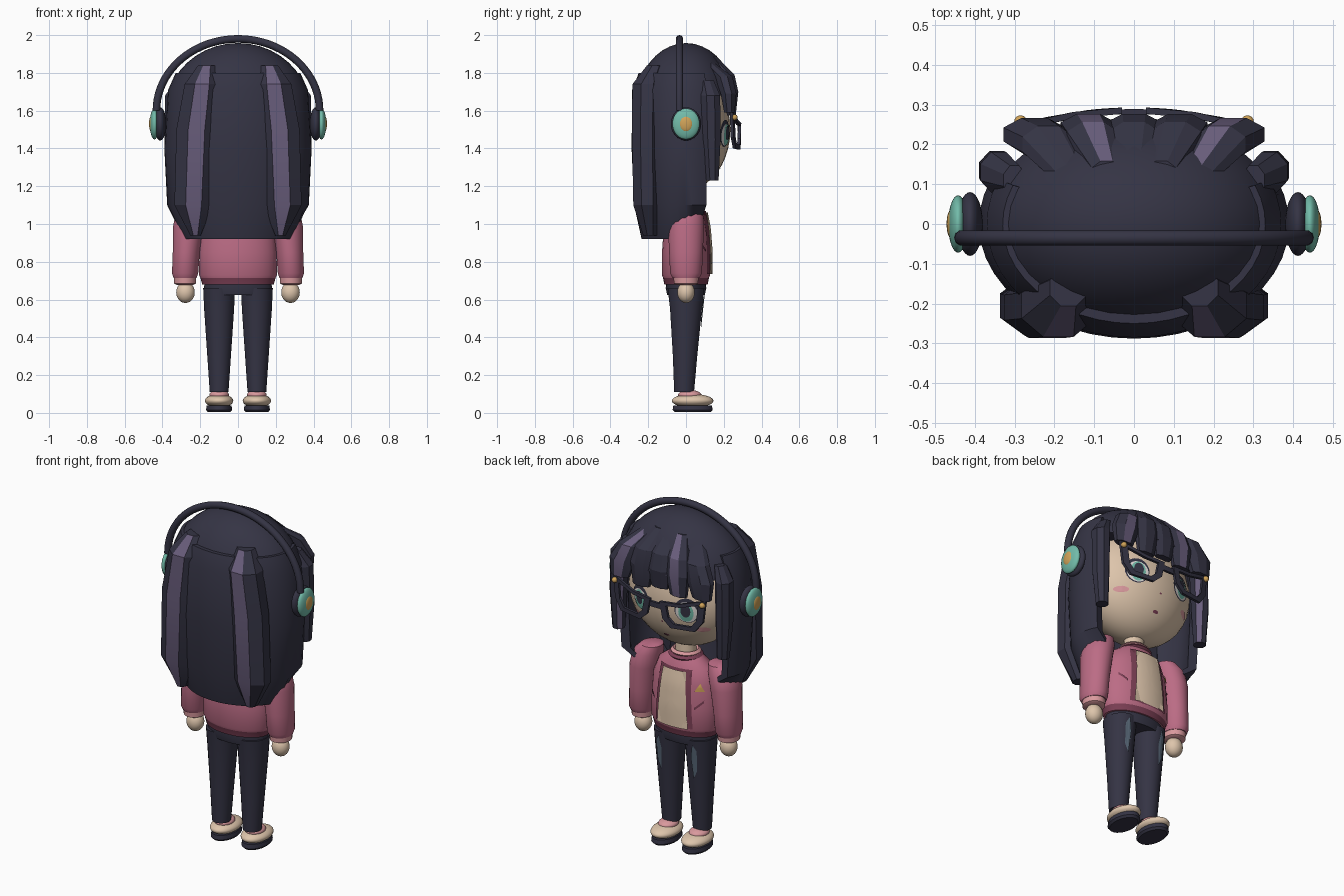
import bpy, bmesh
from math import sin, cos, pi, radians
from mathutils import Vector
from mathutils.bvhtree import BVHTree

if "Cube" in bpy.data.objects:
    bpy.data.objects.remove(bpy.data.objects["Cube"])


def material(name, r, g, b):
    m = bpy.data.materials.new(name)
    m.use_nodes = True
    m.diffuse_color = (r, g, b, 1)
    m.node_tree.nodes["Principled BSDF"].inputs["Base Color"].default_value = (r, g, b, 1)
    return m


NAVY = material("dark navy", .035, .034, .058)
PURPLE = material("muted purple", .14, .11, .2)
ROSE = material("rose", .5, .15, .235)
WINE = material("dark rose", .2, .05, .09)
PINK = material("light pink", .7, .32, .34)
SKIN = material("cream skin", .73, .56, .41)
TEAL = material("teal", .17, .5, .4)
GOLD = material("gold", .64, .37, .1)
DENIM = material("faded denim", .1, .14, .19)
WHITE = material("eye white", .75, .72, .7)


def finish(name, bm, mats, angle=35):
    bmesh.ops.recalc_face_normals(bm, faces=bm.faces)
    me = bpy.data.meshes.new(name)
    bm.to_mesh(me)
    bm.free()
    for m in mats:
        me.materials.append(m)
    me.shade_smooth()
    me.set_sharp_from_angle(angle=radians(angle))
    ob = bpy.data.objects.new(name, me)
    bpy.context.collection.objects.link(ob)
    return ob


def loft(name, rings, *mats, stripe=None, wrap=False, rule=None, angle=35):
    """Skin a list of equal rings; stripe = side index given the second colour."""
    bm = bmesh.new()
    rows = [[bm.verts.new(p) for p in r] for r in rings]
    n = len(rows[0])
    pairs = list(zip(rows, rows[1:])) + ([(rows[-1], rows[0])] if wrap else [])
    for a, b in pairs:
        for i in range(n):
            j = (i + 1) % n
            f = bm.faces.new((a[i], a[j], b[j], b[i]))
            if i == stripe or (rule and rule(f.calc_center_median())):
                f.material_index = 1
    if not wrap:
        bm.faces.new(rows[0])
        bm.faces.new(rows[-1])
    return finish(name, bm, mats, angle)


def ring(x, y, z, rx, ry, n=24, s=1):
    return [(s * (x + rx * cos(2 * pi * (i + .5) / n)), y + ry * sin(2 * pi * (i + .5) / n), z)
            for i in range(n)]


def tube(name, rows, *mats, n=24, s=1, **kw):
    return loft(name, [ring(*r, n=n, s=s) for r in rows], *mats, **kw)


def ball(name, c, r, mat, floor=None):
    bm = bmesh.new()
    bmesh.ops.create_uvsphere(bm, u_segments=32, v_segments=20, radius=1)
    for v in bm.verts:
        v.co = Vector(c) + Vector([a * b for a, b in zip(v.co, r)])
    if floor:
        cut = bmesh.ops.bisect_plane(bm, geom=bm.verts[:] + bm.edges[:] + bm.faces[:],
                                     plane_co=(0, 0, floor), plane_no=(0, 0, -1), clear_outer=True)
        bmesh.ops.edgeloop_fill(bm, edges=[e for e in cut["geom_cut"] if isinstance(e, bmesh.types.BMEdge)])
    return finish(name, bm, [mat], 40)


def decal(name, outline, target, mat, off=.004):
    """Thin patch of an x-z outline laid on the face side of a target."""
    me = target.data
    tree = BVHTree.FromPolygons([v.co for v in me.vertices], [p.vertices[:] for p in me.polygons])
    pts = [Vector(p) for p in outline]
    if len(pts) < 9:
        pts = [a.lerp(b, k / 6) for a, b in zip(pts, pts[1:] + pts[:1]) for k in range(6)]
    mid = sum(pts, Vector((0, 0))) / len(pts)
    rings = []
    for k in (1, .8, .6, .4, .2, .02):
        row = []
        for p in pts:
            q = mid.lerp(p, k)
            hit = tree.ray_cast(Vector((q.x, 2, q.y)), Vector((0, -1, 0)))[0]
            row.append((q.x, (hit.y if hit else 0) + off, q.y))
        rings.append(row)
    ob = loft(name, rings, mat, angle=60)
    return ob


def oval(x, z, rx, rz, n=20):
    return [(x + rx * cos(2 * pi * i / n), z + rz * sin(2 * pi * i / n)) for i in range(n)]


# Head, neck and hair cap
head = ball("head", (0, 0, 1.5), (.335, .235, .32), SKIN)
tube("neck", [(0, 0, 1.06, .06, .055), (0, 0, 1.22, .055, .05)], SKIN)
ball("hair_cap", (0, 0, 1.6), (.382, .275, .358), NAVY, floor=1.68)

# Long back hair: an open C-shaped wall
wall = []
for z, rx, ry in ((1.8, .33, .25), (1.71, .37, .285), (1.4, .39, .288), (1.1, .375, .275), (.92, .3, .235)):
    arc = [radians(157 + 226 * i / 28) for i in range(29)]
    outer = [(rx * cos(a), ry * sin(a)) for a in arc]
    inner = [(x * .86, y * .86) for x, y in reversed(outer)]
    lift = .13 if z < 1 else 0
    wall.append([(x, y, z + lift * max(0, min(1, (y + .06) / .14))) for x, y in outer + inner])
loft("back_hair", wall, NAVY, angle=30)

# Back locks with a purple strand, and locks in front of the ears
for side, s in (("left", 1), ("right", -1)):
    tube(side + "_back_lock", [(.165, -.16, 1.84, .05, .05), (.19, -.205, 1.74, .1, .085),
                               (.22, -.21, 1.5, .115, .083), (.235, -.205, 1.1, .11, .08),
                               (.225, -.19, .94, .03, .04)],
         NAVY, PURPLE, n=8, s=s, stripe=5, angle=20)
    tube(side + "_ear_lock", [(.3, .11, 1.76, .03, .04), (.34, .13, 1.68, .05, .055),
                              (.345, .135, 1.45, .048, .052), (.34, .14, 1.23, .035, .035)],
         NAVY, PURPLE, n=8, s=s, stripe=2, angle=20)
    # Outer fringe lock
    tube(side + "_outer_fringe", [(.14, .1, 1.87, .04, .03), (.215, .2, 1.78, .07, .05),
                                  (.25, .225, 1.69, .085, .045), (.265, .23, 1.59, .06, .03)],
         NAVY, PURPLE, n=8, s=s, stripe=1 if s > 0 else None, angle=20)

# Middle fringe locks
for i, x in enumerate((-.115, 0, .115)):
    tube("middle_fringe_%d" % (i + 1), [(x * .6, .13, 1.89, .04, .03), (x * .9, .215, 1.79, .07, .045),
                                        (x, .24, 1.7, .075, .04), (x * 1.05, .24, 1.575 + .02 * (i % 2), .055, .025)],
         NAVY, PURPLE, n=8, stripe=1 if i == 0 else None, angle=20)

# Headphones
band = []
for k in range(41):
    a = pi * k / 40
    d = Vector((cos(a), 0, sin(a)))
    c = Vector((.432 * d.x, -.035, 1.6 + .38 * d.z))
    band.append([c + .02 * (cos(t) * d + sin(t) * Vector((0, 1, 0))) for t in [pi * j / 5 for j in range(10)]])
loft("headband", band, NAVY, angle=50)
for side, s in (("left", 1), ("right", -1)):
    ball(side + "_ear_pad", (.412 * s, 0, 1.53), (.032, .08, .088), NAVY)
    ball(side + "_ear_cup", (.442 * s, 0, 1.53), (.025, .072, .082), TEAL)
    ball(side + "_ear_cap", (.459 * s, 0, 1.53), (.012, .036, .042), GOLD)

# Face details and glasses
LENS = [(.03, 1.535), (.15, 1.545), (.3, 1.59), (.285, 1.46), (.24, 1.4), (.1, 1.395), (.05, 1.44)]
for side, s in (("left", 1), ("right", -1)):
    e = .15 * s
    decal(side + "_eye_line", oval(e, 1.48, .066, .072), head, NAVY, .004)
    decal(side + "_eye_white", oval(e, 1.472, .058, .06), head, WHITE, .007)
    decal(side + "_iris", oval(e, 1.472, .04, .056), head, TEAL, .01)
    decal(side + "_pupil", oval(e, 1.482, .026, .038), head, NAVY, .013)
    decal(side + "_blush", oval(.215 * s, 1.365, .035, .016), head, PINK)
    mx, mz = (sum(c) / len(LENS) for c in zip(*LENS))
    loops = []
    for k, dy in ((1, .008), (.7, .008), (.7, -.008), (1, -.008)):
        flat = [(mx + (x - mx) * k, mz + (z - mz) * k) for x, z in LENS]
        loops.append([(s * x, .285 - .5 * x * x + dy, z) for x, z in flat])
    loft(side + "_glasses_rim", loops, NAVY, wrap=True, angle=30)
    ball(side + "_glasses_stud", (.285 * s, .257, 1.565), (.016, .016, .016), GOLD)
tube("glasses_bridge", [(0, .281, 1.49, .06, .008), (0, .281, 1.52, .06, .008)], NAVY, n=8)
decal("mouth", oval(0, 1.29, .018, .008), head, WINE)
decal("nose", oval(0, 1.385, .007, .005), head, WINE)

# Jacket, shirt panel and collar
torso = tube("jacket", [(0, 0, .68, .19, .115), (0, 0, .715, .2, .122), (0, 0, .73, .208, .128),
                        (0, 0, .85, .205, .128), (0, 0, .98, .195, .118), (0, 0, 1.07, .16, .1),
                        (0, 0, 1.13, .075, .065)],
             ROSE, WINE, n=32, rule=lambda c: c.z < .72)
decal("jacket_edge", [(-.12, .735), (.12, .735), (.1, 1.07), (-.1, 1.07)], torso, WINE, .006)
decal("shirt_panel", [(-.1, .735), (.1, .735), (.075, 1.06), (-.075, 1.06)], torso, SKIN, .014)
decal("badge", [(-.125, .955), (-.17, .955), (-.148, 1.0)], torso, GOLD, .008)
for side, s in (("left", 1), ("right", -1)):
    decal(side + "_pocket_slash", [(s * .13, .85), (s * .17, .89), (s * .17, .905), (s * .13, .865)], torso, WINE, .008)
for name, r, z, mat in (("collar", .082, 1.115, WINE), ("collar_trim", .07, 1.135, PINK)):
    loft(name, [ring(0, 0, z + h, r + w, r - .005 + w, 32)
                for h, w in ((-.014, 0), (0, .014), (.014, 0), (0, -.014))], mat, wrap=True, angle=60)

# Arms
for side, s in (("left", 1), ("right", -1)):
    tube(side + "_sleeve", [(.205, 0, 1.125, .03, .03), (.22, 0, 1.115, .06, .065), (.245, 0, 1.07, .082, .09),
                            (.262, 0, .99, .082, .096), (.274, 0, .85, .072, .09), (.28, 0, .74, .07, .085),
                            (.28, 0, .715, .062, .072)], ROSE, s=s)
    tube(side + "_cuff", [(.28, 0, .73, .06, .068), (.28, 0, .685, .058, .064), (.28, 0, .678, .045, .05)], PINK, s=s)
    ball(side + "_hand", (.278 * s, 0, .638), (.049, .046, .056), SKIN)

# Trousers and shoes
tube("hips", [(0, 0, .7, .175, .105), (0, 0, .66, .182, .108), (0, 0, .625, .175, .1)], NAVY, n=32)
for side, s in (("left", 1), ("right", -1)):
    leg = tube(side + "_leg", [(.1, 0, .66, .085, .098), (.1, 0, .55, .08, .085), (.1, -.005, .3, .063, .065),
                               (.1, -.01, .11, .05, .053)], NAVY, s=s)
    decal(side + "_worn_patch", [(s * .105, .43), (s * .128, .48), (s * .132, .6), (s * .11, .64),
                                 (s * .095, .56)], leg, DENIM, .006)
    tube(side + "_sole", [(.1, .035, .004, .06, .095), (.1, .035, .016, .07, .107), (.1, .035, .04, .066, .103)],
         NAVY, s=s)
    ball(side + "_shoe", (.1 * s, .035, .064), (.075, .11, .036), SKIN)
    ball(side + "_sock", (.1 * s, .02, .095), (.052, .062, .026), PINK)
